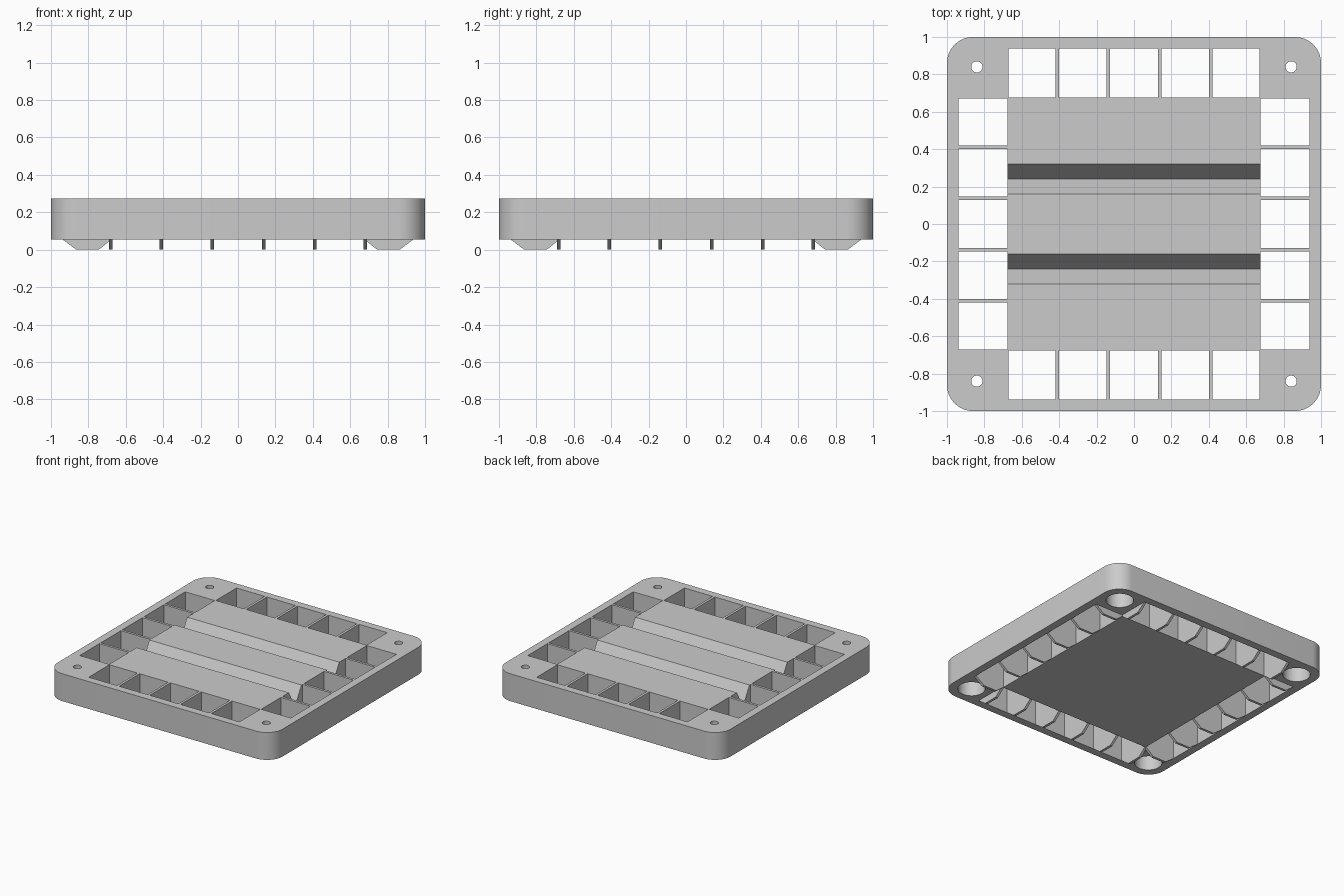
import bpy, math

if "Cube" in bpy.data.objects:
    bpy.data.objects.remove(bpy.data.objects["Cube"])

BOTTOM, TOP = 0.055, 0.275      # main plate height range
INNER, OUTER = 0.676, 0.938     # pocket row limits
END = 0.67                      # half length of a pocket row
RIB_T = 0.02

grey = bpy.data.materials.new("light_grey")
grey.diffuse_color = (0.6, 0.6, 0.6, 1)
grey.use_nodes = True
grey.node_tree.nodes["Principled BSDF"].inputs["Base Color"].default_value = grey.diffuse_color


def prism(name, pts, a, b, place):
    """Extrude a 2D outline from a to b; place(u, v, w) gives the 3D point."""
    n = len(pts)
    verts = [place(u, v, w) for w in (a, b) for u, v in pts]
    faces = [tuple(range(n))[::-1], tuple(range(n, 2 * n))]
    faces += [(i, (i + 1) % n, n + (i + 1) % n, n + i) for i in range(n)]
    mesh = bpy.data.meshes.new(name)
    mesh.from_pydata(verts, [], faces)
    mesh.materials.append(grey)
    ob = bpy.data.objects.new(name, mesh)
    bpy.context.collection.objects.link(ob)
    bpy.context.view_layer.objects.active = ob
    ob.select_set(True)
    bpy.ops.object.mode_set(mode='EDIT')
    bpy.ops.mesh.select_all(action='SELECT')
    bpy.ops.mesh.normals_make_consistent(inside=False)
    bpy.ops.object.mode_set(mode='OBJECT')
    ob.select_set(False)
    return ob


def flat(u, v, w):
    return (u, v, w)


def along_x(u, v, w):
    return (w, u, v)


def circle(x, y, r, n=32):
    return [(x + r * math.cos(2 * math.pi * i / n),
             y + r * math.sin(2 * math.pi * i / n)) for i in range(n)]


def rotated(k):
    """Placement for a rib profile, turned by k quarter turns."""
    c, s = [(1, 0), (0, 1), (-1, 0), (0, -1)][k]
    return lambda u, v, w: (c * u - s * w, s * u + c * w, v)


def cut(target, cutter):
    mod = target.modifiers.new("cut", 'BOOLEAN')
    mod.operation, mod.solver, mod.object = 'DIFFERENCE', 'EXACT', cutter
    bpy.context.view_layer.objects.active = target
    bpy.ops.object.modifier_apply(modifier=mod.name)
    bpy.data.objects.remove(cutter)


# Rounded square plate
R = 0.14
outline = []
for k, (sx, sy) in enumerate([(1, 1), (-1, 1), (-1, -1), (1, -1)]):
    for i in range(13):
        t = math.radians(90 * k + 7.5 * i)
        outline.append((sx * (1 - R) + R * math.cos(t), sy * (1 - R) + R * math.sin(t)))
plate = prism("plate", outline, BOTTOM, TOP, flat)

# Through slots for the four pocket rows
for k in range(4):
    slot = [(INNER, BOTTOM - 0.1), (OUTER, BOTTOM - 0.1), (OUTER, TOP + 0.1), (INNER, TOP + 0.1)]
    cut(plate, prism("slot_cutter", slot, -END, END, rotated(k)))

# Two sixty-degree V grooves across the panel
for y in (-0.24, 0.24):
    h, d, e = 0.08, 0.14, 0.02
    w = h * (d + e) / d
    groove = [(y - w, TOP + e), (y, TOP - d), (y + w, TOP + e)]
    cut(plate, prism("groove_cutter", groove, -0.72, 0.72, along_x))

# Corner screw holes with wide recesses underneath
for sx in (-1, 1):
    for sy in (-1, 1):
        x, y = sx * 0.84, sy * 0.84
        cut(plate, prism("recess_cutter", circle(x, y, 0.1), BOTTOM - 0.1, 0.225, flat))
        cut(plate, prism("hole_cutter", circle(x, y, 0.03), 0.2, TOP + 0.1, flat))

# Ribs dividing the pockets, with tapered feet below the plate
foot = [(0.865, 0), (0.745, 0), (INNER, BOTTOM)]
full_rib = [(INNER, TOP), (OUTER, TOP), (OUTER, BOTTOM)] + foot
end_rib = [(OUTER, BOTTOM)] + foot
for k in range(4):
    for p in (-0.68, -0.41, -0.137, 0.137, 0.41, 0.68):
        profile = end_rib if abs(p) > 0.6 else full_rib
        prism("end_rib" if abs(p) > 0.6 else "rib", profile,
              p - RIB_T / 2, p + RIB_T / 2, rotated(k))

# Smooth the round corners and holes, keep the edges crisp
bpy.ops.object.select_all(action='DESELECT')
plate.select_set(True)
bpy.context.view_layer.objects.active = plate
bpy.ops.object.shade_smooth_by_angle(angle=math.radians(30))
